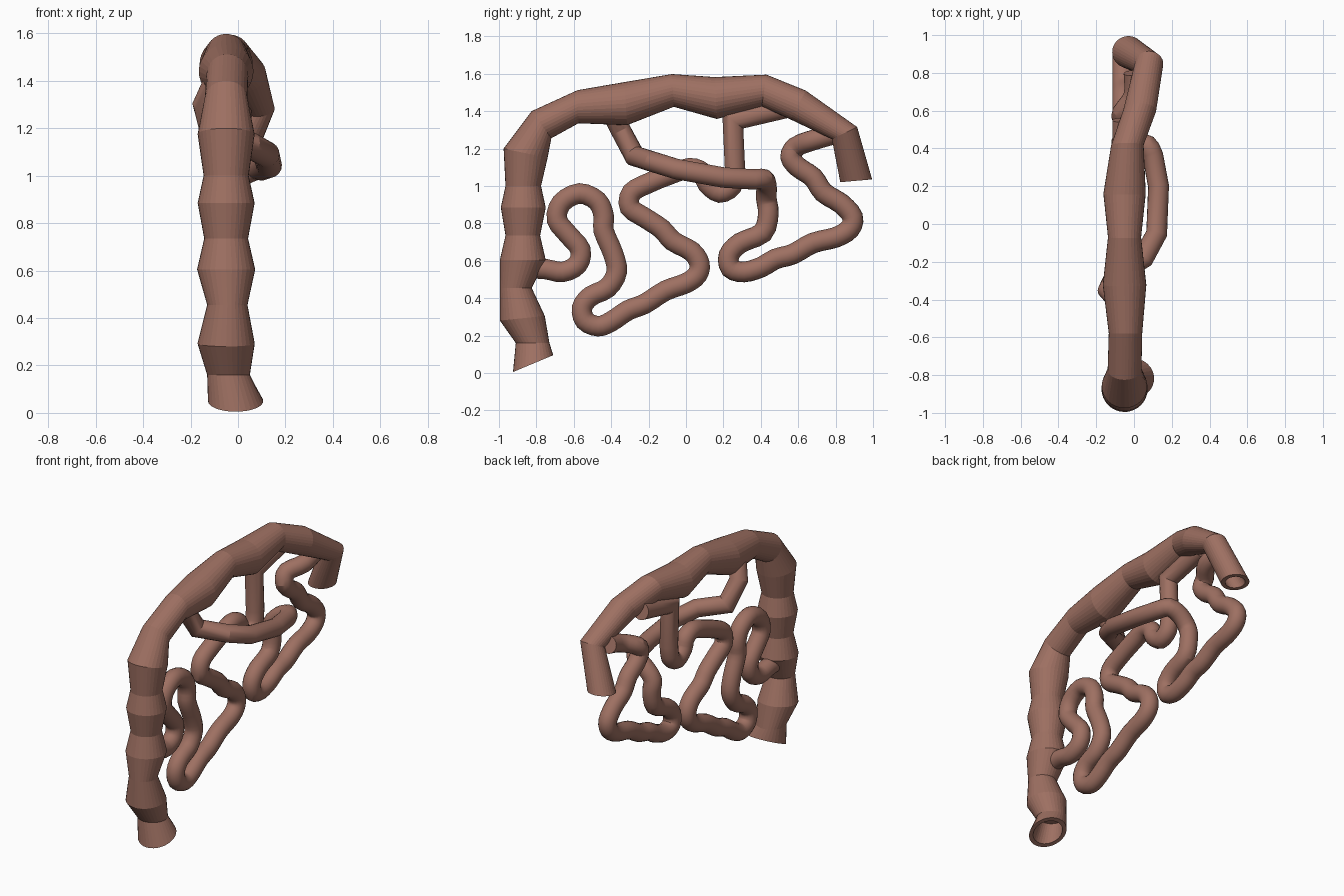
import bpy, math
from mathutils import Vector

if "Cube" in bpy.data.objects:
    bpy.data.objects.remove(bpy.data.objects["Cube"])

flesh = bpy.data.materials.new("flesh_brown")
flesh.diffuse_color = (0.342, 0.162, 0.122, 1)
flesh.use_nodes = True
flesh.node_tree.nodes["Principled BSDF"].inputs["Base Color"].default_value = flesh.diffuse_color


def add_mesh(name, rings, closed_ends=True):
    """Skin a list of vertex rings into one object."""
    n = len(rings[0])
    verts = [v for ring in rings for v in ring]
    faces = []
    for i in range(len(rings) - 1):
        for j in range(n):
            k = (j + 1) % n
            faces.append((i * n + j, i * n + k, (i + 1) * n + k, (i + 1) * n + j))
    if closed_ends:
        faces.append(tuple(reversed(range(n))))
        faces.append(tuple(range(len(verts) - n, len(verts))))
    me = bpy.data.meshes.new(name)
    me.from_pydata(verts, [], faces)
    me.materials.append(flesh)
    ob = bpy.data.objects.new(name, me)
    bpy.context.collection.objects.link(ob)
    bpy.context.view_layer.objects.active = ob
    ob.select_set(True)
    bpy.ops.object.mode_set(mode='EDIT')
    bpy.ops.mesh.select_all(action='SELECT')
    bpy.ops.mesh.normals_make_consistent(inside=False)
    bpy.ops.object.mode_set(mode='OBJECT')
    ob.select_set(False)
    return ob


def smooth(ob, deg):
    ob.select_set(True)
    bpy.context.view_layer.objects.active = ob
    bpy.ops.object.shade_smooth_by_angle(angle=math.radians(deg))
    ob.select_set(False)


def sweep(name, pts, r, sides=18):
    """Round tube along a polyline, with mitred joints."""
    pts = [Vector(p) for p in pts]
    u, rings = Vector((1, 0, 0)), []
    for i, p in enumerate(pts):
        a = (p - pts[i - 1]).normalized() if i else (pts[1] - p).normalized()
        b = (pts[i + 1] - p).normalized() if i < len(pts) - 1 else a
        t = (a + b).normalized()
        u = (u - t * u.dot(t)).normalized()
        w = t.cross(u)
        # stretch the ring in the bend direction to keep the tube width
        bend = b - a
        stretch = min(1 / max(t.dot(a), 0.1), 1.3) - 1
        ring = []
        for k in range(sides):
            ang = 2 * math.pi * k / sides
            d = (u * math.cos(ang) + w * math.sin(ang)) * r
            if bend.length > 1e-4:
                m = bend.normalized()
                d += m * d.dot(m) * stretch
            ring.append(p + d)
        rings.append(ring)
    ob = add_mesh(name, rings)
    smooth(ob, 25)
    return ob


def spline(pts, steps=3):
    """Catmull-Rom curve through the points."""
    P = [Vector(p) for p in pts]
    out = []
    for i in range(len(P) - 1):
        p0, p1, p2, p3 = P[max(i - 1, 0)], P[i], P[i + 1], P[min(i + 2, len(P) - 1)]
        for s in range(steps):
            t = s / steps
            out.append(0.5 * (2 * p1 + (p2 - p0) * t + (2 * p0 - 5 * p1 + 4 * p2 - p3) * t * t
                              + (3 * p1 - p0 - 3 * p2 + p3) * t ** 3))
    return out + [P[-1]]


# Large bowel: each ring is x centre, then outer and inner rim points (y, z)
colon = [
    (-0.01, -0.925, 0.005, -0.71, 0.095), (-0.04, -0.91, 0.16, -0.73, 0.16),
    (-0.05, -0.995, 0.28, -0.755, 0.305), (-0.045, -0.995, 0.455, -0.825, 0.455),
    (-0.05, -0.995, 0.605, -0.75, 0.605), (-0.05, -0.965, 0.735, -0.78, 0.735),
    (-0.05, -0.99, 0.885, -0.75, 0.885), (-0.05, -0.965, 1.0, -0.775, 1.0),
    (-0.05, -0.975, 1.20, -0.74, 1.15), (-0.05, -0.825, 1.40, -0.72, 1.255),
    (-0.045, -0.58, 1.512, -0.575, 1.335), (-0.05, -0.33, 1.555, -0.315, 1.325),
    (-0.05, -0.075, 1.598, -0.065, 1.423), (-0.05, 0.155, 1.582, 0.165, 1.358),
    (-0.035, 0.43, 1.595, 0.405, 1.425), (0.03, 0.64, 1.51, 0.56, 1.355),
    (0.08, 0.915, 1.315, 0.78, 1.25), (-0.03, 0.995, 1.035, 0.825, 1.02)]
SIDES = 32


def colon_ring(x, y1, z1, y2, z2, scale=1.0):
    c = Vector((x, (y1 + y2) / 2, (z1 + z2) / 2))
    h = Vector((0, y1 - y2, z1 - z2)) / 2 * scale
    s = Vector((h.length, 0, 0))
    return [c + h * math.cos(a) + s * math.sin(a)
            for a in (2 * math.pi * k / SIDES for k in range(SIDES))]


# Hollow mouths: the skin turns inwards at both open ends
rings = [colon_ring(*colon[1], 0.75), colon_ring(*colon[0], 0.78)]
rings += [colon_ring(*c) for c in colon]
rings += [colon_ring(*colon[-1], 0.7), colon_ring(*colon[-2], 0.7)]
add_mesh("large_bowel", rings)

# Small bowel, lower loops (y, z), rising to a straight stem under the arch
lower = [(-0.84, .56), (-.75, .555), (-.66, .54), (-.58, .58), (-.565, .66), (-.63, .74),
         (-.69, .82), (-.665, .91), (-.57, .96), (-.475, .92), (-.44, .84), (-.44, .76),
         (-.39, .64), (-.37, .54), (-.42, .455), (-.51, .41), (-.555, .35), (-.54, .28),
         (-.47, .25), (-.40, .275), (-.31, .335), (-.22, .37), (-.11, .44), (0, .48),
         (.06, .525), (.072, .585), (.03, .65), (-.07, .705), (-.13, .77), (-.22, .83),
         (-.30, .885), (-.29, .965), (-.20, 1.015), (-.09, 1.06), (.02, 1.095), (.09, 1.07),
         (.115, 1.01), (.18, .965), (.245, 1.0), (.262, 1.09)]
X = -0.06
path = spline([(X, y, z) for y, z in lower])
path += [Vector((X, .25, 1.35)), Vector((X, .40, 1.385)), Vector((X, .55, 1.42))]
sweep("small_bowel_lower", path, 0.055)

# Small bowel, upper loops: straight crossing piece, then curved loops
cross = [(-.09, -.40, 1.40), (-.135, -.35, 1.30), (-.10, -.275, 1.16), (.05, -.18, 1.13),
         (.12, -.05, 1.09), (.13, .20, 1.045)]
upper = [(.43, .93), (.44, .85), (.41, .75), (.29, .695), (.23, .63), (.24, .56), (.31, .54),
         (.40, .565), (.48, .61), (.57, .635), (.68, .695), (.80, .725), (.875, .77),
         (.89, .835), (.83, .905), (.735, .965), (.68, 1.045), (.60, 1.10), (.56, 1.155),
         (.59, 1.21), (.68, 1.245), (.80, 1.28)]
bend = [(.10, .36, 1.035), (.07, .415, 1.035), (0, .43, 1.0)]
path = [Vector(p) for p in cross] + spline(
    bend + [(X + 0.06 * min(1, i / 20) * (i > 19), y, z) for i, (y, z) in enumerate(upper)])
sweep("small_bowel_upper", path, 0.055)
